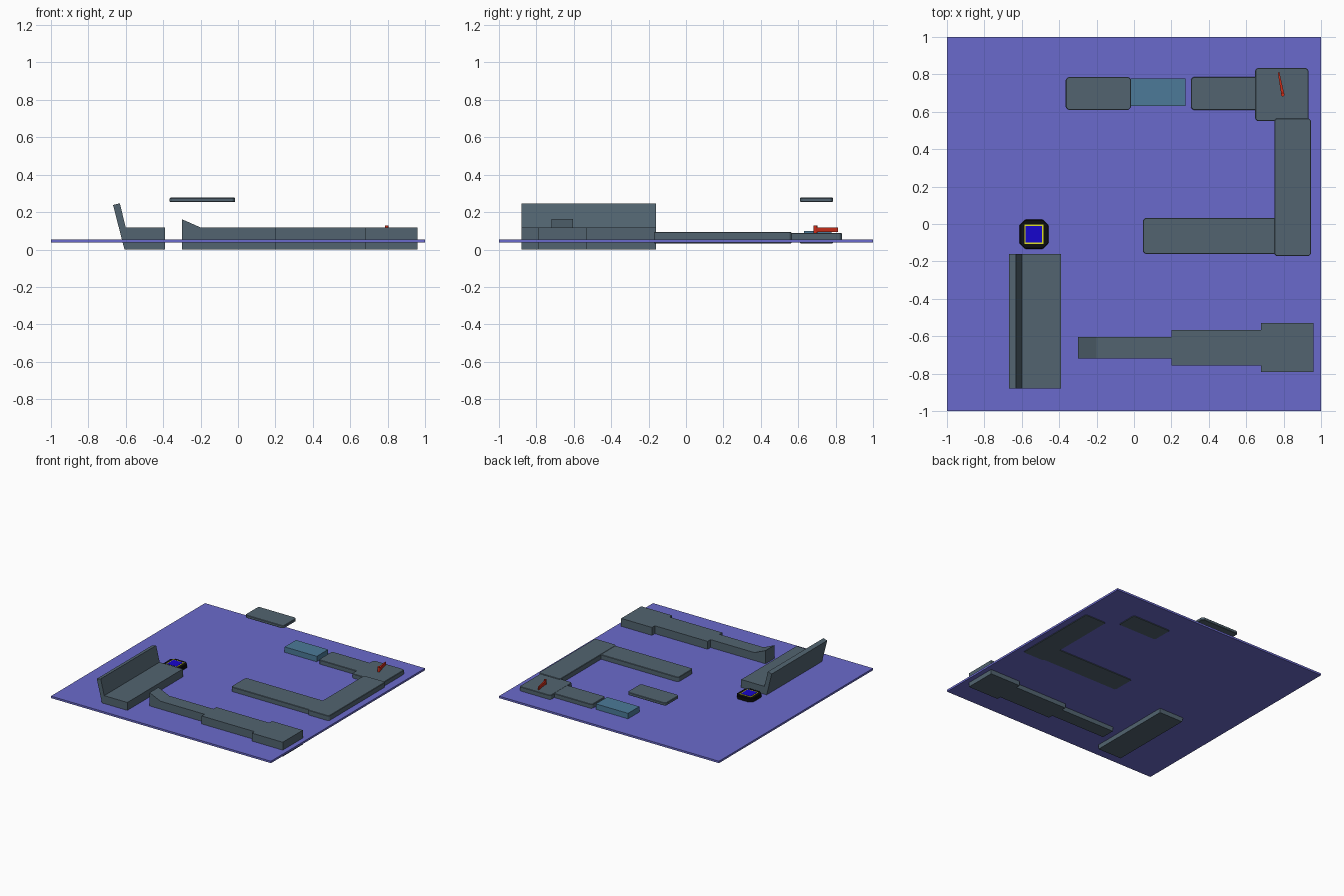
import bpy, bmesh
from mathutils import Vector

if "Cube" in bpy.data.objects:
    bpy.data.objects.remove(bpy.data.objects["Cube"])


def mat(name, r, g, b):
    m = bpy.data.materials.new(name)
    lin = [(c / 255 / 12.92) if c < 11 else ((c / 255 + 0.055) / 1.055) ** 2.4 for c in (r, g, b)]
    m.diffuse_color = (*lin, 1)
    m.use_nodes = True
    m.node_tree.nodes["Principled BSDF"].inputs["Base Color"].default_value = m.diffuse_color
    return m


PURPLE = mat("floor_purple", 106, 106, 204)
SLATE = mat("slate", 82, 100, 112)
TEAL = mat("teal", 76, 122, 152)
RED = mat("red", 205, 45, 25)
BLACK = mat("black", 12, 12, 14)
YELLOW = mat("yellow", 225, 225, 40)
BLUE = mat("blue", 22, 5, 205)


def extrude(name, points, offset, material, bevel=0):
    """Extrude a closed polygon of 3D points along an offset vector."""
    bm = bmesh.new()
    face = bm.faces.new([bm.verts.new(p) for p in points])
    ext = bmesh.ops.extrude_face_region(bm, geom=[face])
    verts = [v for v in ext["geom"] if isinstance(v, bmesh.types.BMVert)]
    bmesh.ops.translate(bm, verts=verts, vec=Vector(offset))
    bmesh.ops.recalc_face_normals(bm, faces=bm.faces)
    me = bpy.data.meshes.new(name)
    bm.to_mesh(me)
    bm.free()
    me.materials.append(material)
    ob = bpy.data.objects.new(name, me)
    bpy.context.collection.objects.link(ob)
    if bevel:
        mod = ob.modifiers.new("bevel", "BEVEL")
        mod.width = bevel
        mod.segments = 1
    return ob


def block(name, x, y, z, material, chamfer=0, bevel=0):
    """Box from ranges, with optional cut plan corners."""
    (x0, x1), (y0, y1), c = x, y, chamfer
    if c:
        plan = [(x0 + c, y0), (x1 - c, y0), (x1, y0 + c), (x1, y1 - c),
                (x1 - c, y1), (x0 + c, y1), (x0, y1 - c), (x0, y0 + c)]
    else:
        plan = [(x0, y0), (x1, y0), (x1, y1), (x0, y1)]
    return extrude(name, [(a, b, z[0]) for a, b in plan], (0, 0, z[1] - z[0]), material, bevel)


# Floor slab
block("floor", (-1, 1), (-1, 1), (0.037, 0.053), PURPLE)

# Bench with leaning back
bench = [(-0.607, 0), (-0.39, 0), (-0.39, 0.118), (-0.6, 0.118), (-0.632, 0.247), (-0.668, 0.238)]
extrude("bench", [(x, -0.88, z) for x, z in bench], (0, 0.72, 0), SLATE)

# Front walkway: ramped narrow run, then two wider steps
ramp = [(-0.3, 0), (0.2, 0), (0.2, 0.118), (-0.2, 0.118), (-0.3, 0.162)]
extrude("walkway_ramp", [(x, -0.72, z) for x, z in ramp], (0, 0.115, 0), SLATE)
block("walkway_middle", (0.2, 0.68), (-0.757, -0.567), (0, 0.118), SLATE)
block("walkway_end", (0.68, 0.96), (-0.79, -0.53), (0, 0.118), SLATE)

# Hooked path with a corner landing
block("path_start", (0.048, 0.77), (-0.16, 0.032), (0.033, 0.091), SLATE, 0.012, 0.003)
block("path_side", (0.75, 0.946), (-0.172, 0.565), (0.033, 0.093), SLATE, 0.012, 0.003)
block("path_landing", (0.648, 0.932), (0.55, 0.834), (0.045, 0.088), SLATE, 0.012, 0.003)
block("path_back", (0.305, 0.66), (0.61, 0.785), (0.033, 0.087), SLATE, 0.012, 0.003)

# Sliding bridge and floating platform
block("bridge", (-0.017, 0.275), (0.63, 0.777), (0.05, 0.098), TEAL)
block("floating_platform", (-0.365, -0.015), (0.61, 0.786), (0.254, 0.277), SLATE, 0.014, 0.003)

# Red swing arm on its pivot
arm = [(0.787, 0.695), (0.803, 0.697), (0.777, 0.812), (0.769, 0.81)]
extrude("swing_arm", [(x, y, 0.093) for x, y in arm], (0, 0, 0.025), RED)
bpy.ops.mesh.primitive_cylinder_add(vertices=16, radius=0.01, depth=0.044, location=(0.795, 0.692, 0.106))
pivot = bpy.context.object
pivot.name = "arm_pivot"
pivot.data.materials.append(RED)
bpy.ops.object.shade_smooth_by_angle()

# Octagonal button with framed centre
cx, cy = -0.535, -0.055


def pad(name, h, z, material, chamfer=0, bevel=0):
    block(name, (cx - h, cx + h), (cy - h, cy + h), z, material, chamfer, bevel)


pad("button_base", 0.078, (0.05, 0.083), BLACK, 0.03, 0.004)
pad("button_frame", 0.051, (0.075, 0.085), YELLOW)
pad("button_centre", 0.044, (0.077, 0.087), BLUE)
